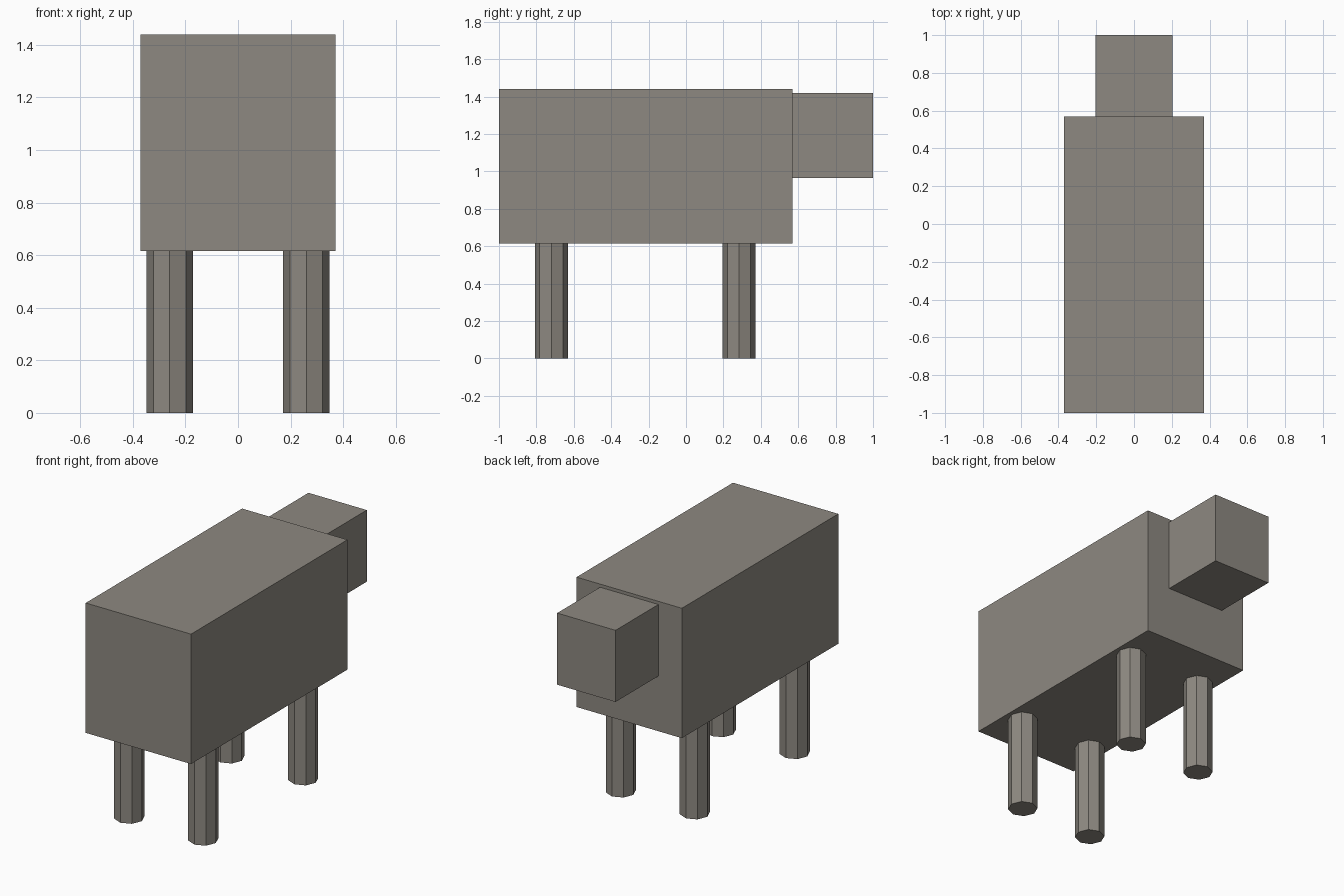
import bpy
import math

default = bpy.data.objects.get("Cube")
if default:
    bpy.data.objects.remove(default, do_unlink=True)

# Single warm grey material
grey = bpy.data.materials.new("warm_grey")
grey.use_nodes = True
colour = (0.27, 0.25, 0.22, 1.0)
grey.diffuse_color = colour
bsdf = next(n for n in grey.node_tree.nodes if n.type == "BSDF_PRINCIPLED")
bsdf.inputs["Base Color"].default_value = colour
bsdf.inputs["Roughness"].default_value = 0.8


def finish(name):
    obj = bpy.context.object
    obj.name = name
    obj.data.name = name
    obj.data.materials.append(grey)
    return obj


def box(name, width, y_range, z_range):
    (y0, y1), (z0, z1) = y_range, z_range
    bpy.ops.mesh.primitive_cube_add(size=1, location=(0, (y0 + y1) / 2, (z0 + z1) / 2))
    obj = finish(name)
    obj.scale = (width, y1 - y0, z1 - z0)
    bpy.ops.object.transform_apply(location=False, rotation=False, scale=True)


LEG_TOP = 0.615
BODY_BACK = 0.57

# Body and head
box("body", 0.74, (-1, BODY_BACK), (LEG_TOP, 1.44))
box("head", 0.41, (BODY_BACK, 1), (0.965, 1.42))

# Four octagonal legs
for end, y in (("front", -0.72), ("back", 0.283)):
    for side, x in (("left", 0.26), ("right", -0.26)):
        bpy.ops.mesh.primitive_cylinder_add(
            vertices=8, radius=0.088, depth=LEG_TOP, location=(x, y, LEG_TOP / 2))
        finish(f"{end}_{side}_leg")
